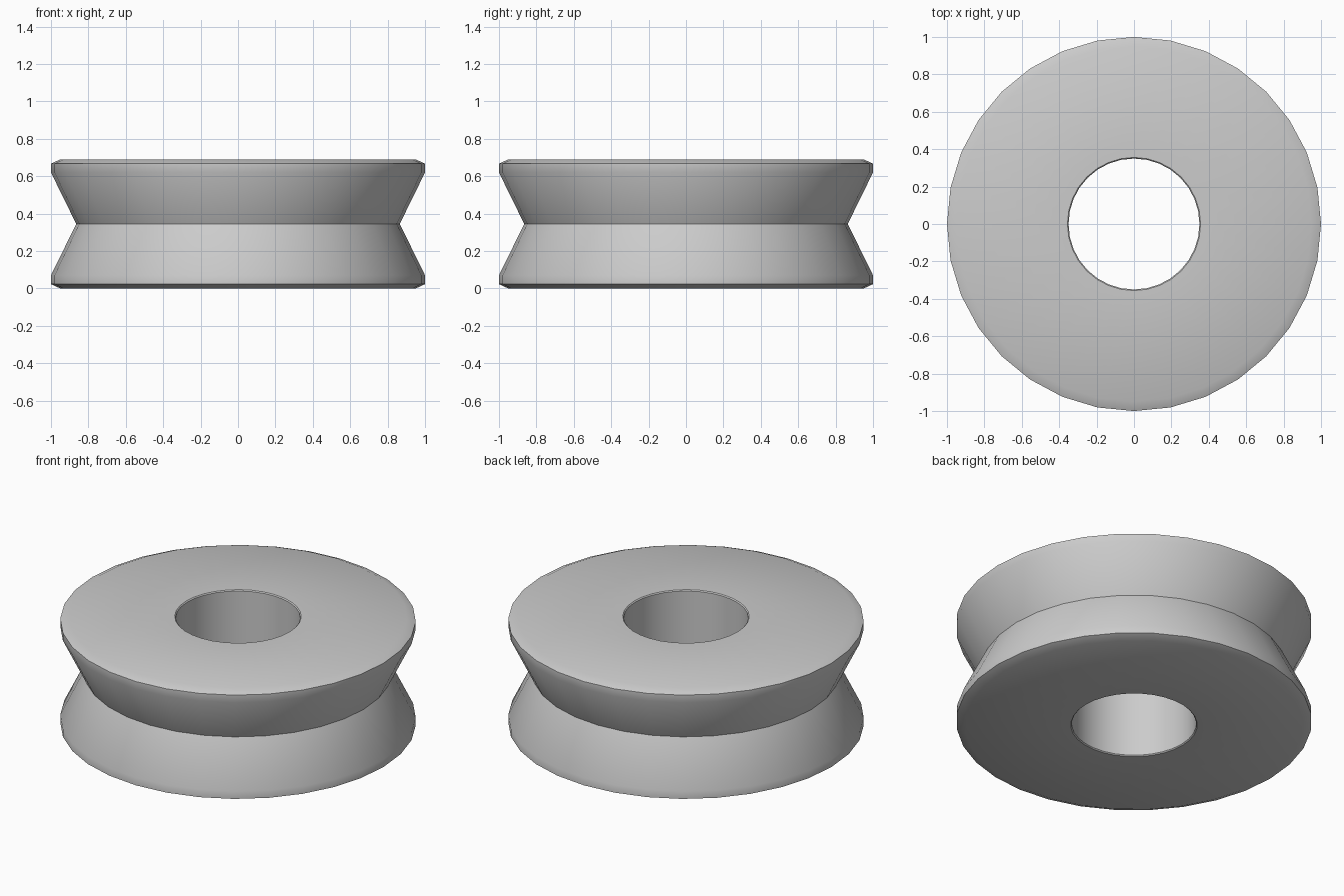
import bpy, bmesh, math

if "Cube" in bpy.data.objects:
    bpy.data.objects.remove(bpy.data.objects["Cube"])

SEGMENTS = 32
HEIGHT = 0.69
MID = HEIGHT / 2

# Lower half of the section (radius, height): bore, flat face, rim, V groove
lower = [(0.35, 0.006), (0.356, 0.0), (0.95, 0.0), (1.0, 0.023), (1.0, 0.07)]
upper = [(r, HEIGHT - z) for r, z in reversed(lower)]
profile = lower + [(0.865, MID)] + upper

# Revolve the closed section around z
bm = bmesh.new()
rings = []
for i in range(SEGMENTS):
    a = 2 * math.pi * i / SEGMENTS
    rings.append([bm.verts.new((r * math.cos(a), r * math.sin(a), z)) for r, z in profile])
n = len(profile)
for i in range(SEGMENTS):
    a, b = rings[i], rings[(i + 1) % SEGMENTS]
    for j in range(n):
        k = (j + 1) % n
        bm.faces.new((a[j], b[j], b[k], a[k]))
bmesh.ops.recalc_face_normals(bm, faces=bm.faces[:])

mesh = bpy.data.meshes.new("grooved_wheel")
bm.to_mesh(mesh)
bm.free()
wheel = bpy.data.objects.new("grooved_wheel", mesh)
bpy.context.collection.objects.link(wheel)

# Smooth shading with crisp rim and groove edges
bpy.context.view_layer.objects.active = wheel
wheel.select_set(True)
bpy.ops.object.shade_smooth_by_angle(angle=math.radians(30))
